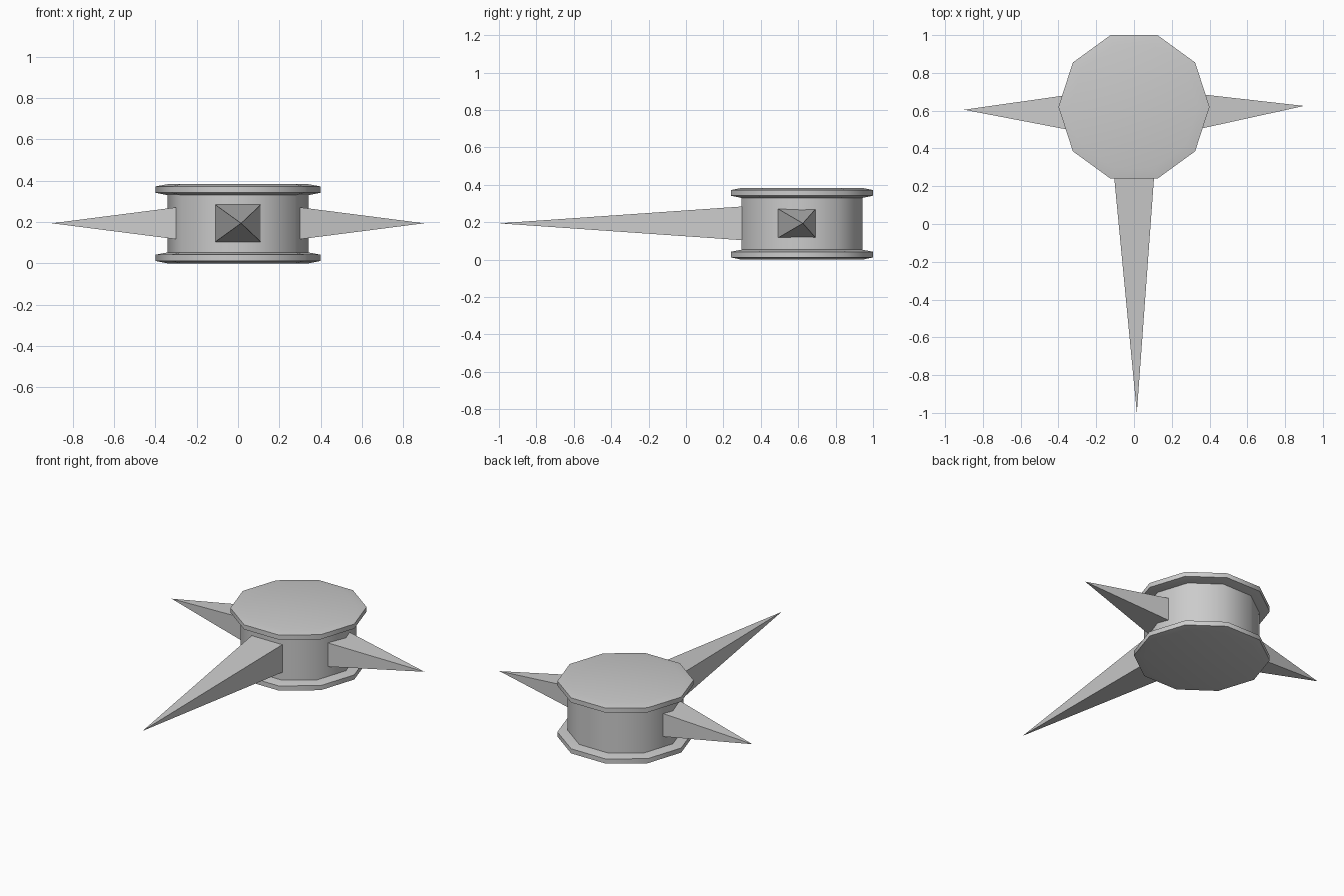
import bpy, bmesh, math

if "Cube" in bpy.data.objects:
    bpy.data.objects.remove(bpy.data.objects["Cube"])

SIDES = 10
CENTRE_Y = 0.62


def finish(name, bm, smooth):
    bmesh.ops.recalc_face_normals(bm, faces=bm.faces[:])
    mesh = bpy.data.meshes.new(name)
    bm.to_mesh(mesh)
    bm.free()
    obj = bpy.data.objects.new(name, mesh)
    bpy.context.collection.objects.link(obj)
    if smooth:
        bpy.ops.object.select_all(action='DESELECT')
        obj.select_set(True)
        bpy.context.view_layer.objects.active = obj
        bpy.ops.object.shade_smooth_by_angle(angle=math.radians(40))
    return obj


def lathe(name, profile):
    """Ten-sided solid from (radius, z) points, capped at both ends."""
    bm = bmesh.new()
    rings = []
    for r, z in profile:
        angles = [math.tau * i / SIDES for i in range(SIDES)]
        rings.append([bm.verts.new((r * math.cos(a), CENTRE_Y + r * math.sin(a), z))
                      for a in angles])
    for low, high in zip(rings, rings[1:]):
        for i in range(SIDES):
            j = (i + 1) % SIDES
            bm.faces.new((low[i], low[j], high[j], high[i]))
    bm.faces.new(rings[0])
    bm.faces.new(rings[-1])
    return finish(name, bm, True)


def spike(name, base, across, half_width, half_height, tip):
    """Four-sided spike from a rectangular base to a point."""
    bm = bmesh.new()
    corners = []
    for s, t in ((-1, -1), (1, -1), (1, 1), (-1, 1)):
        corners.append(bm.verts.new((base[0] + s * half_width * across[0],
                                     base[1] + s * half_width * across[1],
                                     base[2] + t * half_height)))
    point = bm.verts.new(tip)
    bm.faces.new(corners)
    for i in range(4):
        bm.faces.new((corners[i], corners[(i + 1) % 4], point))
    return finish(name, bm, False)


# Drum and the two gently chamfered plates
lathe("drum", [(0.34, 0.04), (0.34, 0.345)])
for name, z in (("bottom_plate", 0.0), ("top_plate", 0.33)):
    lathe(name, [(0.34, z), (0.40, z + 0.012), (0.40, z + 0.042), (0.34, z + 0.053)])

# Long front spike and two shorter side spikes
spike("front_spike", (0, 0.30, 0.194), (1, 0), 0.11, 0.09, (0.015, -1.0, 0.194))
spike("right_spike", (0.30, 0.593, 0.194), (0, 1), 0.10, 0.077, (0.90, 0.625, 0.194))
spike("left_spike", (-0.30, 0.59, 0.194), (0, 1), 0.10, 0.077, (-0.90, 0.605, 0.194))
